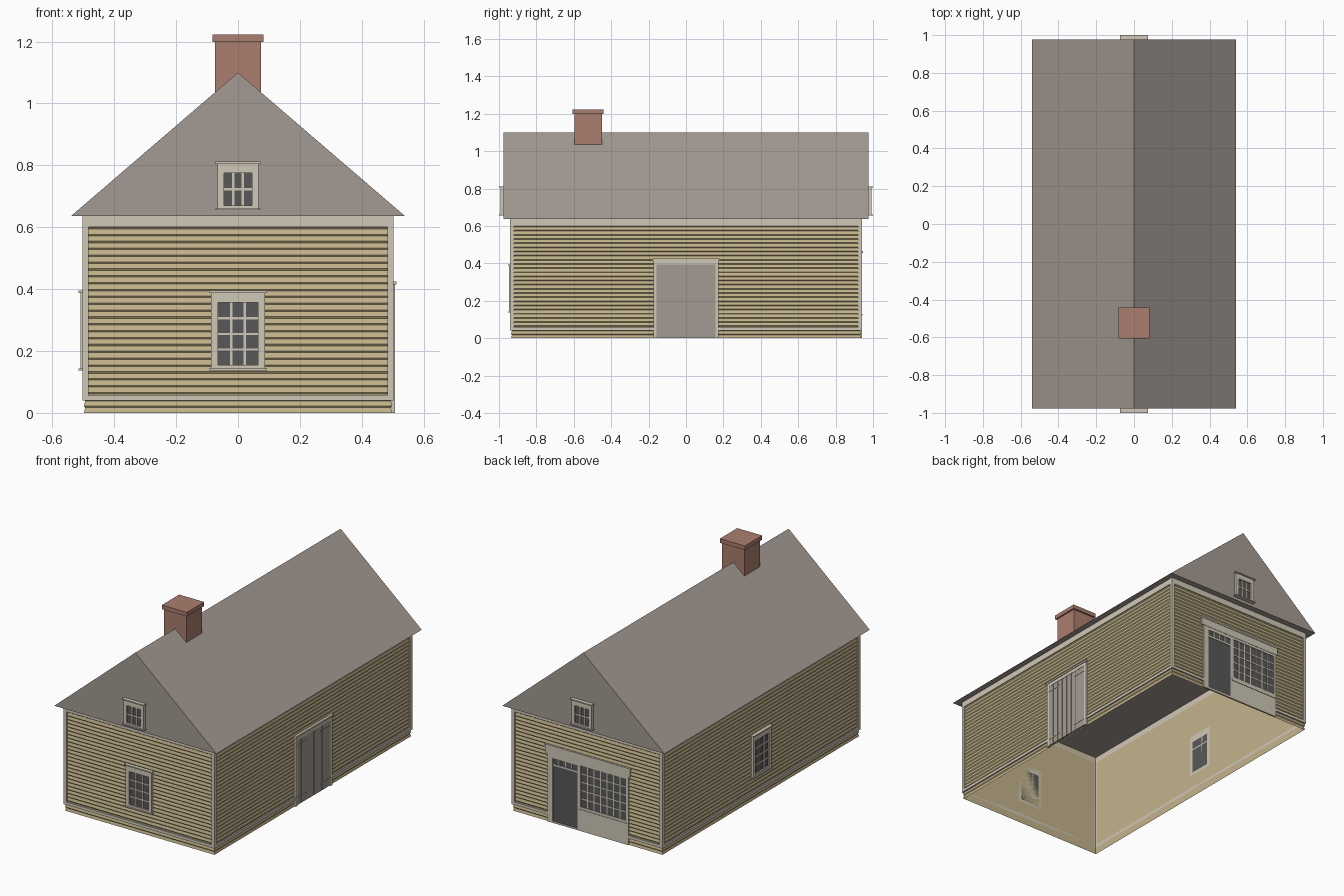
import bpy, bmesh, math
from mathutils import Matrix, Vector

if "Cube" in bpy.data.objects:
    bpy.data.objects.remove(bpy.data.objects["Cube"], do_unlink=True)


def material(name, rgb):
    lin = [((c / 255 + 0.055) / 1.055) ** 2.4 for c in rgb] + [1]
    m = bpy.data.materials.new(name)
    m.use_nodes = True
    m.diffuse_color = lin
    m.node_tree.nodes["Principled BSDF"].inputs["Base Color"].default_value = lin
    return m


TAN = material("tan siding", (196, 180, 140))
CREAM = material("cream trim", (208, 200, 183))
GRAY = material("weathered gray", (164, 155, 147))
BRICK = material("brick red", (170, 126, 110))
DARK = material("charcoal glass", (88, 88, 88))

X, Y, EAVE = 0.493, 0.93, 0.636          # wall half sizes and wall top
FRONT, RIGHT, BACK, LEFT = 0, 1, 2, 3    # quarter turns about z


def finish(name, bm, mat):
    mesh = bpy.data.meshes.new(name)
    bmesh.ops.recalc_face_normals(bm, faces=bm.faces)
    bm.to_mesh(mesh)
    bm.free()
    mesh.materials.append(mat)
    obj = bpy.data.objects.new(name, mesh)
    bpy.context.collection.objects.link(obj)


def add_box(bm, x0, x1, y0, y1, z0, z1, turn=0):
    mid = Vector((x0 + x1, y0 + y1, z0 + z1)) / 2
    size = Matrix.Diagonal((x1 - x0, y1 - y0, z1 - z0, 1))
    rot = Matrix.Rotation(turn * math.pi / 2, 4, 'Z')
    return bmesh.ops.create_cube(bm, size=1, matrix=rot @ Matrix.Translation(mid) @ size)


def wall_boxes(name, mat, side, boxes, base=None):
    """Boxes (u0, u1, z0, z1, depth) standing out from one wall."""
    base = base or (Y if side in (FRONT, BACK) else X)
    bm = bmesh.new()
    for u0, u1, z0, z1, depth in boxes:
        add_box(bm, u0, u1, -base - depth, -base, z0, z1, side)
    finish(name, bm, mat)


def bars(u0, u1, z0, z1, cols, rows, w, depth):
    """Glazing bars dividing a pane into cols by rows."""
    out = []
    for i in range(1, cols):
        u = u0 + (u1 - u0) * i / cols
        out.append((u - w / 2, u + w / 2, z0, z1, depth))
    for i in range(1, rows):
        z = z0 + (z1 - z0) * i / rows
        out.append((u0, u1, z - w / 2, z + w / 2, depth))
    return out


def window(name, side, half, z0, z1, glass, g0, g1, rows, base=None):
    wall_boxes(name + "_glass", DARK, side, [(-glass, glass, g0, g1, 0.007)], base)
    frame = [(s * glass, s * half, z0, z1, 0.016) for s in (-1, 1)]
    frame = [(min(a, b), max(a, b), c, d, e) for a, b, c, d, e in frame]
    frame += [(-glass, glass, z0, g0, 0.016), (-glass, glass, g1, z1, 0.016),
              (-half - 0.006, half + 0.006, z0 - 0.006, z0, 0.023),
              (-half - 0.006, half + 0.006, z1 - 0.002, z1 + 0.005, 0.023)]
    frame += bars(-glass, glass, g0, g1, 3, rows, 0.007, 0.011)
    wall_boxes(name + "_frame", CREAM, side, frame, base)


# Wall shell, open underneath
bm = bmesh.new()
add_box(bm, -X, X, -Y, Y, 0, EAVE)
bm.faces.ensure_lookup_table()
bmesh.ops.delete(bm, geom=[min(bm.faces, key=lambda f: f.calc_center_median().z)],
                 context='FACES_ONLY')
finish("wall_shell", bm, TAN)

# Clapboard siding: sawtooth rings around the walls
bm = bmesh.new()
COURSE, previous = 0.0222, None
for i in range(28):
    for z, out in ((i * COURSE, 0.005), (i * COURSE + 0.017, 0.001)):
        ring = [bm.verts.new((sx * (X + out), sy * (Y + out), z))
                for sx, sy in ((-1, -1), (1, -1), (1, 1), (-1, 1))]
        if previous:
            for k in range(4):
                n = (k + 1) % 4
                bm.faces.new((previous[k], previous[n], ring[n], ring[k]))
        previous = ring
finish("clapboard_siding", bm, TAN)

# Corner boards, frieze and skirt board, leaving gaps at the doorways
gaps = {RIGHT: (-0.17, 0.17), BACK: (-0.265, 0.275)}
for side, label in enumerate(("front", "right", "back", "left")):
    h = (X if side in (FRONT, BACK) else Y) + 0.01
    g0, g1 = gaps.get(side, (0, 0))
    wall_boxes(label + "_wall_trim", CREAM, side, [
        (-h, -h + 0.02, 0.04, EAVE, 0.01), (h - 0.02, h, 0.04, EAVE, 0.01),
        (-h, h, 0.6, EAVE, 0.01),
        (-h, g0, 0.04, 0.057, 0.01), (g1, h, 0.04, 0.057, 0.01)])

# Roof prism with vertical gables
bm = bmesh.new()
RX, RY, RIDGE = 0.54, 0.977, 1.1
end = [bm.verts.new(p) for p in ((-RX, -RY, EAVE), (RX, -RY, EAVE), (0, -RY, RIDGE))]
gable = bm.faces.new(end)
ext = bmesh.ops.extrude_face_region(bm, geom=[gable], use_keep_orig=True)
moved = [v for v in ext["geom"] if isinstance(v, bmesh.types.BMVert)]
bmesh.ops.translate(bm, verts=moved, vec=(0, 2 * RY, 0))
finish("roof", bm, GRAY)

# Chimney and cap
bm = bmesh.new()
add_box(bm, -0.074, 0.074, -0.597, -0.45, 1.0, 1.2)
add_box(bm, -0.083, 0.083, -0.606, -0.441, 1.198, 1.223)
finish("chimney", bm, BRICK)

# Windows
window("front_window", FRONT, 0.087, 0.143, 0.39, 0.065, 0.155, 0.356, 4)
window("left_window", LEFT, 0.087, 0.143, 0.39, 0.065, 0.155, 0.356, 4)
for side, label in ((FRONT, "front"), (BACK, "back")):
    window(label + "_gable_window", side, 0.067, 0.661, 0.807,
           0.046, 0.671, 0.775, 2, RY)

# Plank double door on the long side
wall_boxes("barn_door_backing", DARK, RIGHT, [(-0.16, 0.16, 0.004, 0.397, 0.0105)])
wall_boxes("barn_door_planks", GRAY, RIGHT,
           [(i * 0.04 + 0.001, i * 0.04 + 0.039, 0.004, 0.395, 0.012) for i in range(-4, 4)])
straps = []
for z in (0.043, 0.36):
    straps += [(-0.158, -0.065, z, z + 0.007, 0.0135), (0.065, 0.158, z, z + 0.007, 0.0135)]
wall_boxes("barn_door_straps", GRAY, RIGHT, straps)
wall_boxes("barn_door_frame", CREAM, RIGHT, [
    (-0.174, -0.158, 0, 0.41, 0.014), (0.158, 0.174, 0, 0.41, 0.014),
    (-0.174, 0.174, 0.395, 0.415, 0.014), (-0.18, 0.18, 0.415, 0.425, 0.019)])

# Shop front on the back: door with transom, and a wide display window
D0, D1, W0, W1 = -0.23, -0.063, -0.043, 0.26
wall_boxes("shop_glass", DARK, BACK, [
    (D0, D1, 0.01, 0.39, 0.006), (W0, W1, 0.145, 0.395, 0.006)])
shop = [(-0.265, D0, 0, 0.41, 0.01), (D1, W0, 0, 0.41, 0.01), (W1, 0.275, 0, 0.41, 0.01),
        (W0, W1, 0, 0.145, 0.01), (W0, W1, 0.395, 0.41, 0.01),
        (D0, D1, 0.39, 0.41, 0.01), (D0, D1, 0, 0.01, 0.01),
        (D0, D1, 0.345, 0.355, 0.009),
        (W0 - 0.01, W1 + 0.01, 0.12, 0.13, 0.013),
        (-0.28, 0.285, 0.41, 0.46, 0.012), (-0.285, 0.29, 0.455, 0.465, 0.015)]
shop += bars(D0, D1, 0.355, 0.39, 4, 1, 0.007, 0.008)
shop += bars(W0, W1, 0.145, 0.395, 7, 5, 0.007, 0.008)
wall_boxes("shop_front_frame", CREAM, BACK, shop)
